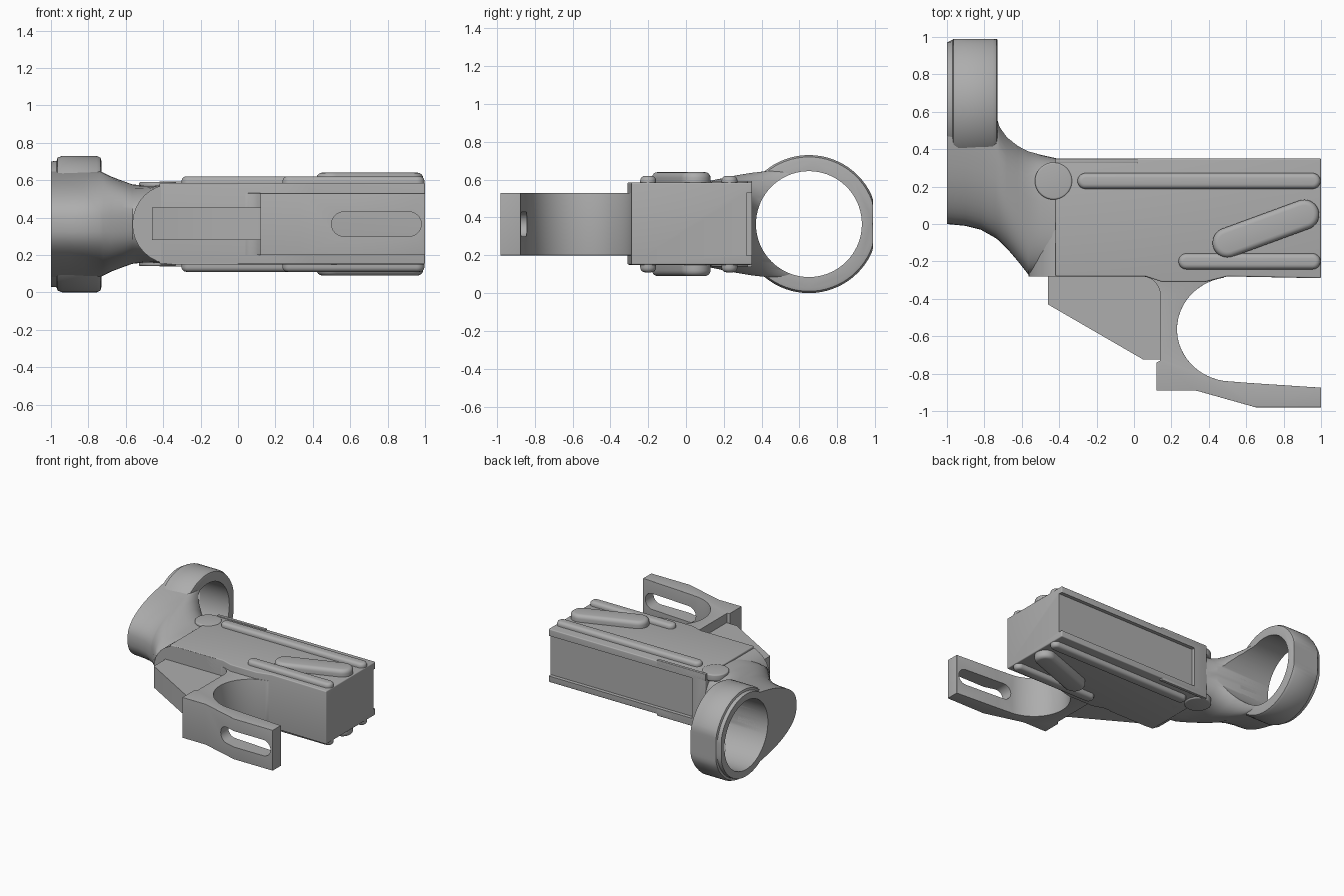
import bpy, bmesh, math

cube = bpy.data.objects.get("Cube")
if cube:
    bpy.data.objects.remove(cube, do_unlink=True)

MID = 0.365
parts = []

grey = bpy.data.materials.new("matte_grey")
grey.use_nodes = True
grey.diffuse_color = (0.42, 0.42, 0.42, 1)
grey.node_tree.nodes["Principled BSDF"].inputs["Base Color"].default_value = (0.42, 0.42, 0.42, 1)


def loft(name, sections, bevel=0.0):
    bm = bmesh.new()
    rows = [[bm.verts.new(p) for p in s] for s in sections]
    n = len(rows[0])
    for a, b in zip(rows, rows[1:]):
        for i in range(n):
            j = (i + 1) % n
            bm.faces.new((a[i], a[j], b[j], b[i]))
    bm.faces.new(rows[0])
    bm.faces.new(rows[-1][::-1])
    bmesh.ops.recalc_face_normals(bm, faces=bm.faces)
    mesh = bpy.data.meshes.new(name)
    bm.to_mesh(mesh)
    bm.free()
    mesh.materials.append(grey)
    obj = bpy.data.objects.new(name, mesh)
    bpy.context.collection.objects.link(obj)
    if bevel:
        mod = obj.modifiers.new("soft_edges", "BEVEL")
        mod.width = bevel
        mod.segments = 4
        mod.limit_method = "ANGLE"
        mod.angle_limit = math.radians(40)
    parts.append(obj)
    return obj


def plate(name, outline, low, high, bevel=0.0):
    return loft(name, [[(x, y, z) for x, y in outline] for z in (low, high)], bevel)


def slab(name, outline, low, high):
    return loft(name, [[(x, y, z) for x, z in outline] for y in (low, high)])


def arc(cx, cy, rx, ry, start, end, steps=16):
    angles = [math.radians(start + (end - start) * i / steps) for i in range(steps + 1)]
    return [(cx + rx * math.cos(a), cy + ry * math.sin(a)) for a in angles]


def capsule(a, b, r):
    ang = math.degrees(math.atan2(b[1] - a[1], b[0] - a[0]))
    return arc(*a, r, r, ang + 90, ang + 270) + arc(*b, r, r, ang - 90, ang + 90)


def cut(obj, cutter):
    parts.remove(cutter)
    cutter.hide_render = True
    cutter.hide_viewport = True
    mod = obj.modifiers.new("cut", "BOOLEAN")
    mod.operation = "DIFFERENCE"
    mod.object = cutter
    mod.solver = "EXACT"


def disc(x, r, cap_y=9.0):
    return [(x, min(y, cap_y), z) for y, z in arc(0.65, MID, r, r, 0, 355, 71)]


# Solid main body with a shallow decorative channel along its back edge
body = plate("main_body", [(1, 0.35), (-0.42, 0.35), (-0.42, -0.28), (0.06, -0.28),
                           (0.15, -0.31), (0.38, -0.31), (0.5, -0.28), (1, -0.29)],
             0.15, 0.585, 0.008)
cut(body, plate("channel_cutter", [(-0.3, 0.32), (1.1, 0.32), (1.1, 0.4), (-0.3, 0.4)],
                0.2, 0.53))

# Rounded heel under the body
slab("rounded_heel", arc(-0.35, MID, 0.215, 0.215, 90, 270) + [(0, 0.15), (0, 0.58)],
     -0.28, 0.1)


# Rear neck: each section tapers from a wide top to a narrower rounded bottom
def neck_section(x, bottom, top, wide, narrow):
    points = []
    mid_y, half = (top + bottom) / 2, (top - bottom) / 2
    for i in range(48):
        a = 2 * math.pi * i / 48
        c, s = math.cos(a), math.sin(a)
        y = mid_y + half * math.copysign(abs(s) ** 0.75, s)
        w = narrow + (wide - narrow) * (y - bottom) / (2 * half)
        points.append((x, y, MID + w * math.copysign(abs(c) ** 0.75, c)))
    return points


neck = loft("rear_neck", [neck_section(*s) for s in (
    (-1, 0, 0.8, 0.35, 0.19), (-0.9, -0.01, 0.8, 0.35, 0.19),
    (-0.82, -0.03, 0.78, 0.35, 0.19), (-0.74, -0.075, 0.74, 0.34, 0.19),
    (-0.72, -0.09, 0.62, 0.325, 0.19), (-0.68, -0.13, 0.53, 0.295, 0.19),
    (-0.62, -0.2, 0.45, 0.265, 0.18), (-0.565, -0.27, 0.4, 0.245, 0.16),
    (-0.5, -0.27, 0.37, 0.23, 0.17), (-0.41, -0.27, 0.35, 0.215, 0.2))])

# Smooth rear ring with rounded rims
collar = loft("rear_ring", [disc(x, r, cap) for x, r, cap in (
    (-1, 0.335, 0.97), (-0.97, 0.338, 0.985), (-0.965, 0.355, 0.99),
    (-0.94, 0.365, 0.99), (-0.755, 0.365, 0.99), (-0.735, 0.355, 0.99),
    (-0.73, 0.335, 0.985))])
bore = loft("ring_cutter", [disc(x, 0.28) for x in (-1.1, -0.35)])
cut(neck, bore)
parts.append(bore)
cut(collar, bore)

# Grip block under the body
plate("grip_block", [(-0.46, -0.25), (-0.46, -0.43), (0.05, -0.725),
                     (0.145, -0.725), (0.145, -0.25)], 0.28, 0.455)

# Lower guard with a decorative slot
guard = plate("lower_guard", arc(0.04, -0.38, 0.1, 0.1, 90, 0, 8)
              + [(0.14, -0.73), (0.12, -0.74), (0.12, -0.89), (0.33, -0.89),
                 (0.65, -0.98), (1, -0.98), (1, -0.875), (0.62, -0.85)]
              + arc(0.53, -0.563, 0.3, 0.28, 260, 100, 28), 0.2, 0.53, 0.006)
cut(guard, slab("slot_cutter", capsule((0.565, MID), (0.915, MID), 0.065), -1.1, -0.75))

# Raised trim mirrored on both broad faces
for side, sign in (("upper", 1), ("lower", -1)):
    def trim(name, outline, height, soft):
        ends = sorted((MID + sign * 0.17, MID + sign * height))
        plate(side + "_" + name, outline, *ends, soft)
    trim("long_rib", capsule((-0.26, 0.23), (0.955, 0.23), 0.042), 0.255, 0.025)
    trim("short_rib", capsule((0.28, -0.2), (0.955, -0.2), 0.042), 0.255, 0.025)
    trim("slanted_rib", capsule((0.5, -0.1), (0.91, 0.05), 0.08), 0.275, 0.03)
    trim("round_boss", arc(-0.43, 0.23, 0.1, 0.1, 0, 350, 35), 0.225, 0.01)
    trim("edge_strip", [(-0.42, 0.325), (0.02, 0.325), (0.02, 0.35), (-0.42, 0.35)],
         0.228, 0.004)

# Settle the modifiers, then shade smoothly with crisp edges
bpy.ops.object.select_all(action="DESELECT")
for obj in parts:
    obj.select_set(True)
bpy.context.view_layer.objects.active = parts[0]
bpy.ops.object.convert(target="MESH")
bpy.ops.object.shade_smooth_by_angle(angle=math.radians(35))
